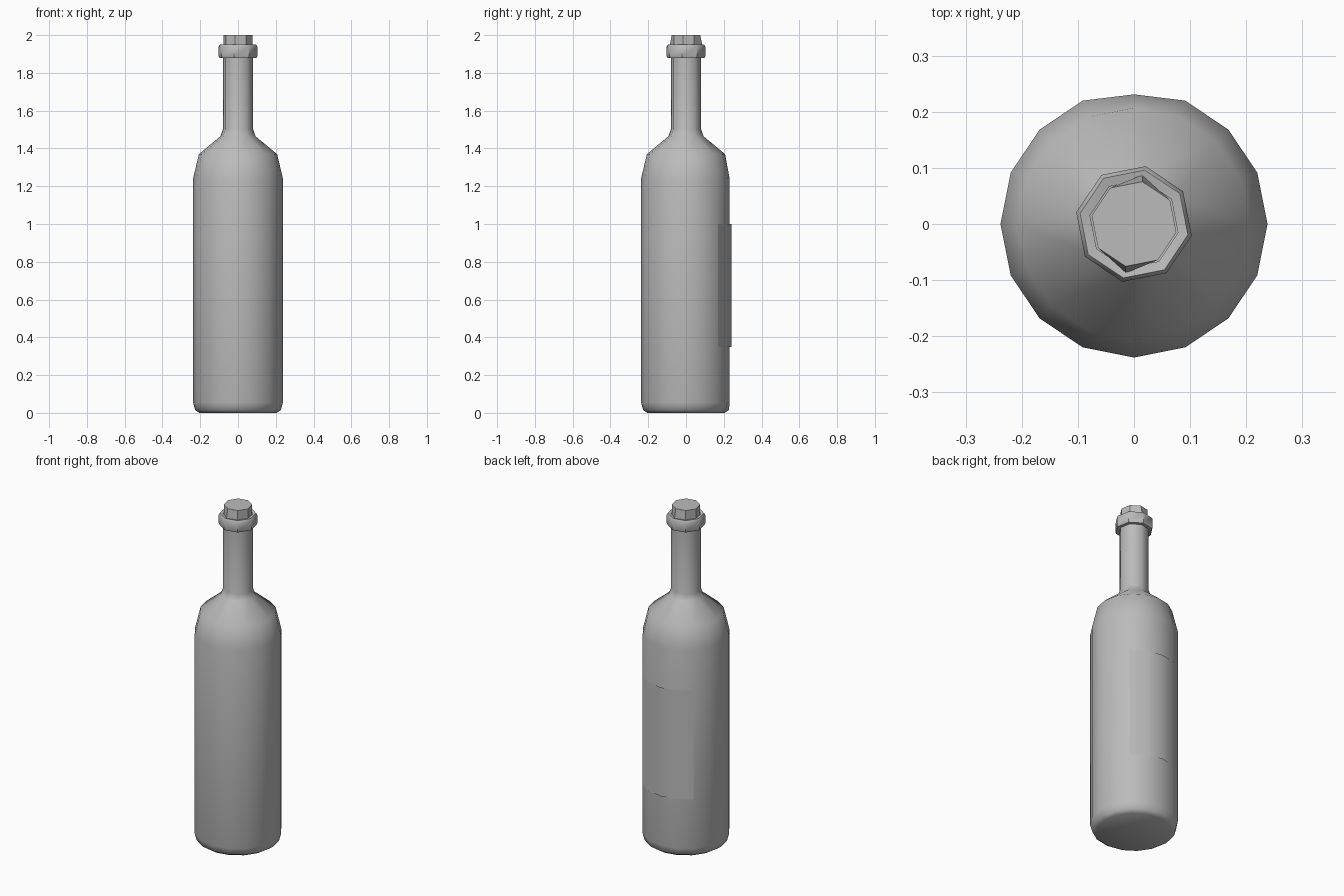
import bpy, bmesh, math

cube = bpy.data.objects.get("Cube")
if cube:
    bpy.data.objects.remove(cube, do_unlink=True)

grey = bpy.data.materials.new("plain grey")
grey.use_nodes = True
GREY = (0.5, 0.5, 0.5, 1)
grey.diffuse_color = GREY
grey.node_tree.nodes["Principled BSDF"].inputs["Base Color"].default_value = GREY

TWIST = math.radians(-11.25)  # turn of the eight-sided neck parts


def ring(bm, radius, z, sides, turn=0):
    """Loop of edges around the z axis."""
    verts = [bm.verts.new((radius * math.cos(turn + math.tau * i / sides),
                           radius * math.sin(turn + math.tau * i / sides), z))
             for i in range(sides)]
    edges = [bm.edges.new((verts[i - 1], verts[i])) for i in range(sides)]
    return verts, edges


def stack(bm, profile, sides, turn=0):
    """Skin a (radius, z) profile with the given number of sides."""
    rings = [ring(bm, r, z, sides, turn) for r, z in profile]
    for (low, _), (high, _) in zip(rings, rings[1:]):
        for i in range(sides):
            bm.faces.new((low[i - 1], low[i], high[i], high[i - 1]))
    return rings


def finish(bm, name, angle=40):
    bmesh.ops.recalc_face_normals(bm, faces=bm.faces)
    mesh = bpy.data.meshes.new(name)
    bm.to_mesh(mesh)
    bm.free()
    mesh.materials.append(grey)
    obj = bpy.data.objects.new(name, mesh)
    bpy.context.collection.objects.link(obj)
    bpy.ops.object.select_all(action="DESELECT")
    obj.select_set(True)
    bpy.context.view_layer.objects.active = obj
    bpy.ops.object.shade_smooth_by_angle(angle=math.radians(angle))
    return obj


# Bottle: sixteen-sided body joined to an eight-sided neck
bm = bmesh.new()
body = stack(bm, [(0.205, 0), (0.227, 0.015), (0.238, 0.055),
                  (0.238, 1.24), (0.207, 1.37)], 16)
neck = stack(bm, [(0.094, 1.465), (0.082, 1.50), (0.082, 1.89)], 8, TWIST)
bm.faces.new(body[0][0])
bmesh.ops.bridge_loops(bm, edges=body[-1][1] + neck[0][1])
for v in bm.verts:  # slight flat behind the label
    if v.co.y > 0.23:
        v.co.y = 0.231
finish(bm, "bottle", 50)

# Lip around the mouth
bm = bmesh.new()
stack(bm, [(0.08, 1.88), (0.101, 1.88), (0.105, 1.89), (0.105, 1.938),
           (0.098, 1.949), (0.08, 1.945), (0.08, 1.92)], 8, TWIST)
finish(bm, "mouth_lip")

# Cork, flared at its front and back corners
bm = bmesh.new()
rings = stack(bm, [(0.077, 1.94), (0.077, 2.0)], 8, TWIST)
for verts, _ in rings:
    bm.faces.new(verts)
for v in rings[0][0]:
    if abs(v.co.y) > 0.07:
        v.co.y *= 1.16
finish(bm, "cork", 30)

# Label wrapped over four facets of the back
bm = bmesh.new()
columns = []
for i in range(5):
    a = math.radians(45 + 22.5 * i)
    columns.append([bm.verts.new((0.24 * math.cos(a), 0.24 * math.sin(a), z))
                    for z in (0.35, 1.0)])
for (a, b), (c, d) in zip(columns, columns[1:]):
    bm.faces.new((a, c, d, b))
bmesh.ops.solidify(bm, geom=bm.faces[:], thickness=0.006)
for v in bm.verts:  # keep the sheet just proud of the glass
    r = math.hypot(v.co.x, v.co.y)
    if r > 0.241:
        v.co.x *= 0.241 / r
        v.co.y *= 0.241 / r
finish(bm, "label")
